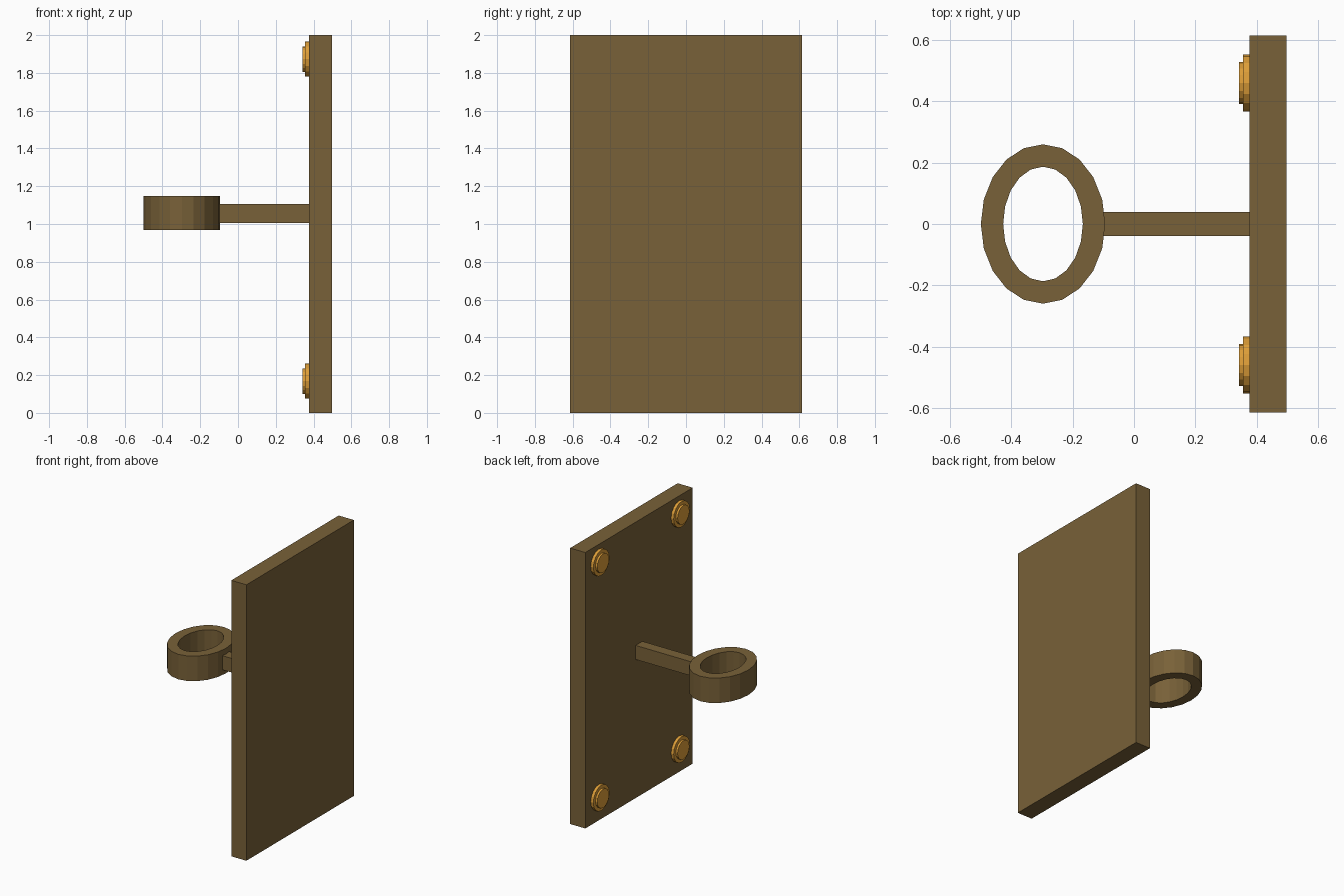
import bpy, bmesh, math
from mathutils import Matrix

if "Cube" in bpy.data.objects:
    bpy.data.objects.remove(bpy.data.objects["Cube"])


def material(name, color):
    m = bpy.data.materials.new(name)
    m.diffuse_color = (*color, 1)
    m.use_nodes = True
    m.node_tree.nodes["Principled BSDF"].inputs["Base Color"].default_value = m.diffuse_color
    return m


WOOD = material("brown", (0.19, 0.12, 0.04))
BRASS = material("brass", (0.72, 0.34, 0.04))


def add_object(name, bm, mat):
    bmesh.ops.recalc_face_normals(bm, faces=bm.faces)
    mesh = bpy.data.meshes.new(name)
    bm.to_mesh(mesh)
    bm.free()
    mesh.materials.append(mat)
    obj = bpy.data.objects.new(name, mesh)
    bpy.context.collection.objects.link(obj)
    return obj


def box(name, lo, hi, mat):
    bm = bmesh.new()
    bmesh.ops.create_cube(bm, size=1)
    for v in bm.verts:
        v.co = [(a + b) / 2 + c * (b - a) for a, b, c in zip(lo, hi, v.co)]
    return add_object(name, bm, mat)


def lathe(bm, profile, sides, place, closed):
    """Sweep (rx, ry, height) points around an axis, capping open ends."""
    rings = [[bm.verts.new(place(rx * math.cos(2 * math.pi * i / sides),
                                 ry * math.sin(2 * math.pi * i / sides), h))
              for i in range(sides)] for rx, ry, h in profile]
    pairs = list(zip(rings, rings[1:]))
    if closed:
        pairs.append((rings[-1], rings[0]))
    else:
        bm.faces.new(rings[0])
        bm.faces.new(rings[-1])
    for a, b in pairs:
        for i in range(sides):
            j = (i + 1) % sides
            bm.faces.new((a[i], a[j], b[j], b[i]))


# Back plate and the arm reaching out from it
box("back_plate", (0.377, -0.615, 0), (0.498, 0.615, 2), WOOD)
box("support_arm", (-0.11, -0.039, 1.005), (0.38, 0.039, 1.107), WOOD)

# Oval holder ring
bm = bmesh.new()
lathe(bm, [(0.203, 0.26, 0.967), (0.203, 0.26, 1.148),
           (0.13, 0.187, 1.148), (0.13, 0.187, 0.967)], 20,
      lambda a, b, h: (a - 0.297, b, h), True)
add_object("holder_ring", bm, WOOD)

# Stepped bolts at the four plate corners
for y in (-0.46, 0.46):
    for z in (0.168, 1.873):
        bm = bmesh.new()
        lathe(bm, [(0.093, 0.093, 0.379), (0.093, 0.093, 0.356),
                   (0.068, 0.068, 0.356), (0.068, 0.068, 0.342)], 16,
              lambda a, b, h: (h, y + a, z + b), False)
        add_object("corner_bolt", bm, BRASS)
